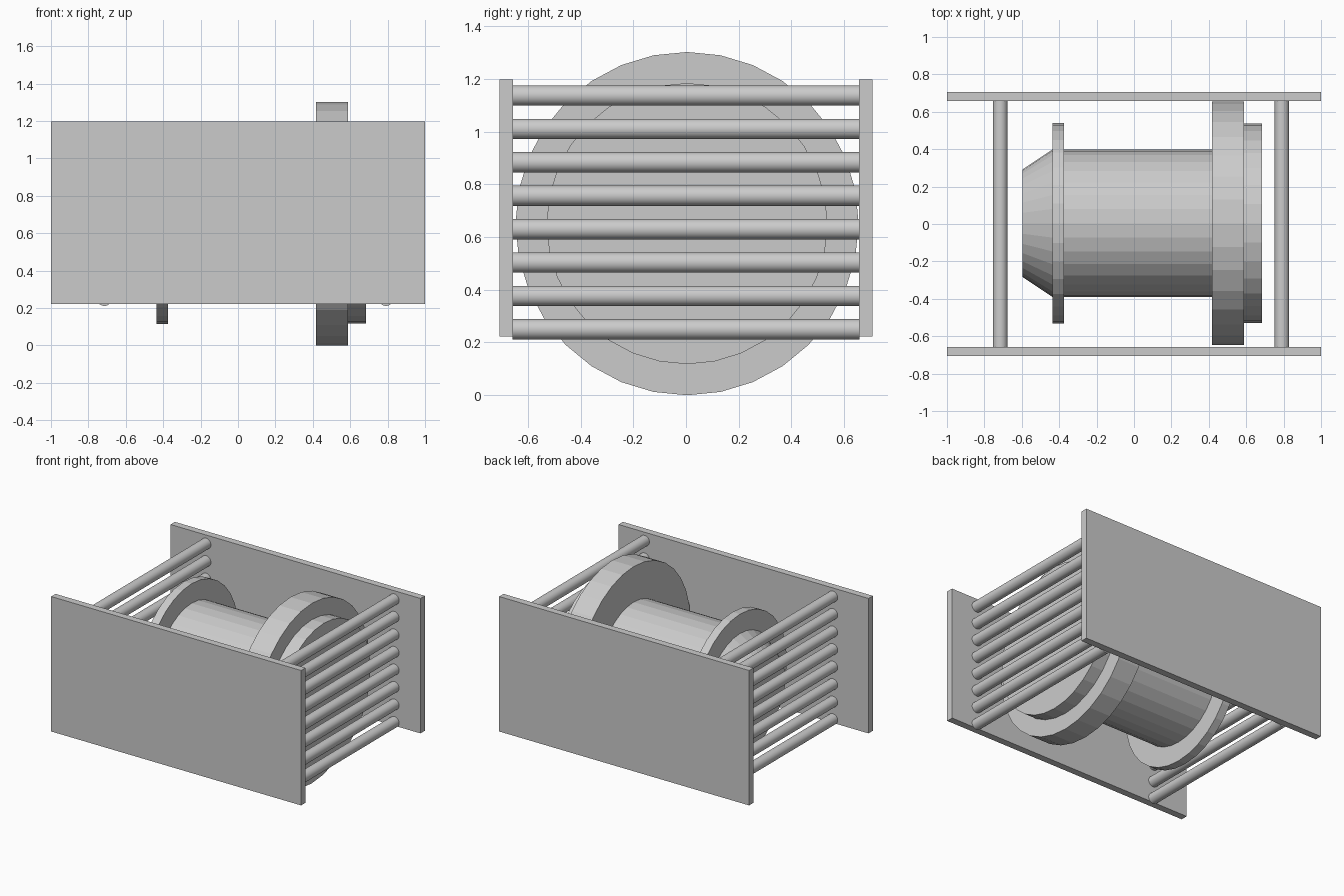
import bpy, bmesh, math
from mathutils import Matrix

if "Cube" in bpy.data.objects:
    bpy.data.objects.remove(bpy.data.objects["Cube"])


def finish(bm, name):
    bmesh.ops.recalc_face_normals(bm, faces=bm.faces)
    mesh = bpy.data.meshes.new(name)
    bm.to_mesh(mesh)
    bm.free()
    obj = bpy.data.objects.new(name, mesh)
    bpy.context.collection.objects.link(obj)
    return obj


def plate(name, y):
    bm = bmesh.new()
    bmesh.ops.create_cube(bm, size=1, matrix=Matrix.Translation((0, y, 0.71))
                          @ Matrix.Diagonal((2.0, 0.05, 0.976, 1)))
    return finish(bm, name)


def rod(name, x, z):
    bm = bmesh.new()
    bmesh.ops.create_cone(bm, cap_ends=True, segments=32, radius1=0.0385, radius2=0.0385,
                          depth=1.316, matrix=Matrix.Translation((x, 0, z))
                          @ Matrix.Rotation(math.pi / 2, 4, 'X'))
    for f in bm.faces:
        f.smooth = len(f.verts) == 4
    for e in bm.edges:
        e.smooth = all(f.smooth for f in e.link_faces)
    return finish(bm, name)


def lathe_x(name, profile, y, z, sides=32):
    """Revolve (x, radius) pairs around the x axis and cap both ends."""
    bm = bmesh.new()
    angles = [2 * math.pi * i / sides for i in range(sides)]
    rings = [[bm.verts.new((x, y + r * math.sin(a), z + r * math.cos(a))) for a in angles]
             for x, r in profile]
    for a, b in zip(rings, rings[1:]):
        for i in range(sides):
            j = (i + 1) % sides
            bm.faces.new((a[i], a[j], b[j], b[i]))
    bm.faces.new(rings[0])
    bm.faces.new(rings[-1])
    return finish(bm, name)


# Side plates
plate("front_side_plate", -0.682)
plate("back_side_plate", 0.682)

# Ladder of cross rods at each end
for side, x in (("left", -0.715), ("right", 0.791)):
    for i in range(8):
        rod(f"{side}_cross_rod_{i + 1}", x, 0.25 + i * 0.1267)

# Winch drum: tapered nose, small flange, barrel, brake flange, end flange
lathe_x("winch_drum", [
    (-0.595, 0.288), (-0.435, 0.395),
    (-0.435, 0.535), (-0.375, 0.535),
    (-0.375, 0.394), (0.417, 0.394),
    (0.417, 0.651), (0.588, 0.651),
    (0.588, 0.533), (0.684, 0.533),
], 0.004, 0.651)
